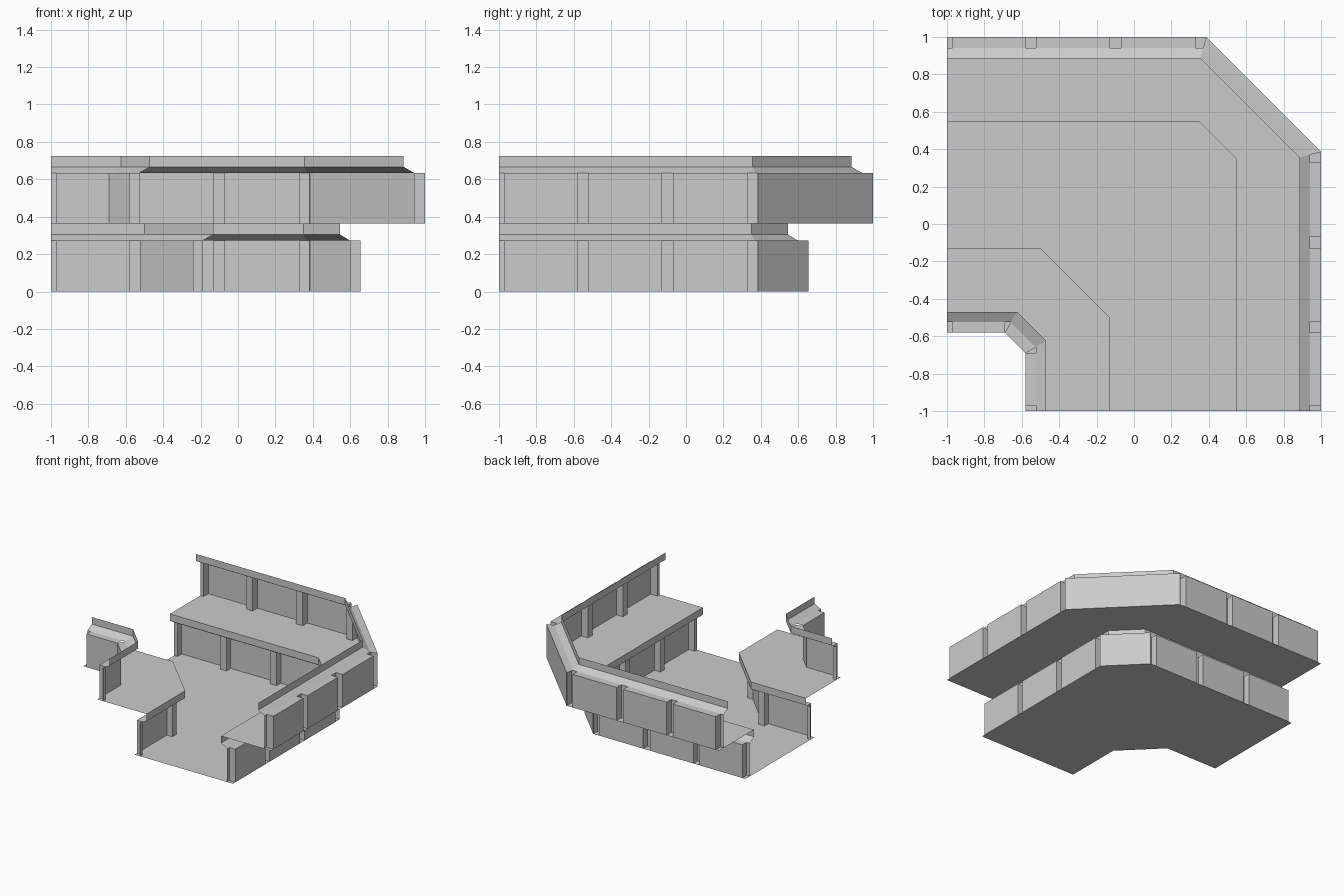
import bpy

if "Cube" in bpy.data.objects:
    bpy.data.objects.remove(bpy.data.objects["Cube"])

END = -1.0
# channel posts: start/end along each straight arm
POSTS = [(-1.0, -0.97), (-0.58, -0.525), (-0.13, -0.07), (0.33, 0.383)]


def path(p, c):
    """Bevelled corner path: straight arm, diagonal, straight arm."""
    return [(END, p), (c, p), (p, c), (p, END)]


def wall_path(p, c, back):
    """Same path with post channels set back to 'back'."""
    arm = []
    for a, b in POSTS:
        if b <= c + 0.01:
            if a > END:
                arm += [(a, p), (a, back)]
            else:
                arm += [(a, back)]
            arm += [(b, back), (b, p)]
    arm.append((c, p))
    return arm + [(y, x) for x, y in reversed(arm)]


def add_strip(verts, faces, low, high, z0, z1, flip):
    s = len(verts)
    n = len(low)
    verts += [(x, y, z0) for x, y in low] + [(x, y, z1) for x, y in high]
    for i in range(n - 1):
        f = [s + i, s + i + 1, s + n + i + 1, s + n + i]
        faces.append(f[::-1] if flip else f)


def make(name, verts, faces):
    me = bpy.data.meshes.new(name)
    me.from_pydata(verts, [], faces)
    me.update()
    ob = bpy.data.objects.new(name, me)
    bpy.context.collection.objects.link(ob)


def strips(name, rows, flip):
    """Loft successive (p, c, z) rows."""
    v, f = [], []
    for (p, c, z), (q, d, w) in zip(rows, rows[1:]):
        add_strip(v, f, path(p, c), path(q, d), z, w, flip)
    make(name, v, f)


def wall(name, p, c, back, bc, z0, z1, flip):
    """Wall with post channels, plus the flat cap between the posts."""
    v, f = [], []
    w = wall_path(p, c, back)
    add_strip(v, f, w, w, z0, z1, flip)
    starts, ends = [b for a, b in POSTS if b <= c + 0.01], [a for a, b in POSTS if b <= c + 0.01][1:] + [c]
    for a, b in zip(starts, ends):
        if b - a < 0.01:
            continue
        add_strip(v, f, [(a, p), (b, p)], [(a, back), (b, back)], z1, z1, flip)
        add_strip(v, f, [(p, b), (p, a)], [(back, b), (back, a)], z1, z1, flip)
    # diagonal part of the cap
    add_strip(v, f, [(c, p), (p, c)], [(bc, back), (back, bc)], z1, z1, flip)
    make(name, v, f)


# trench floor
strips("floor", [(-0.24, -0.53, 0), (0.655, 0.385, 0)], False)

# side: lower wall, lower back, lower lip, upper wall, upper back, upper lip (position, corner)
SIDES = {
    "outer": ((0.655, 0.385), (0.6, 0.37), (0.545, 0.35),
              (1.0, 0.385), (0.94, 0.37), (0.885, 0.355), False),
    "inner": ((-0.24, -0.525), (-0.19, -0.515), (-0.13, -0.50),
              (-0.58, -0.69), (-0.525, -0.66), (-0.47, -0.625), True),
}
for side, (lw, lb, ll, uw, ub, ul, flip) in SIDES.items():
    wall(side + "_lower_wall", *lw, *lb, 0, 0.272, flip)
    # overhanging lip that carries the ledge
    strips(side + "_ledge", [(*lb, 0.272), (*ll, 0.305), (*ll, 0.363), (*uw, 0.363)], flip)
    wall(side + "_upper_wall", *uw, *ub, 0.363, 0.635, flip)
    strips(side + "_upper_lip", [(*ub, 0.635), (*ul, 0.667), (*ul, 0.725)], flip)
